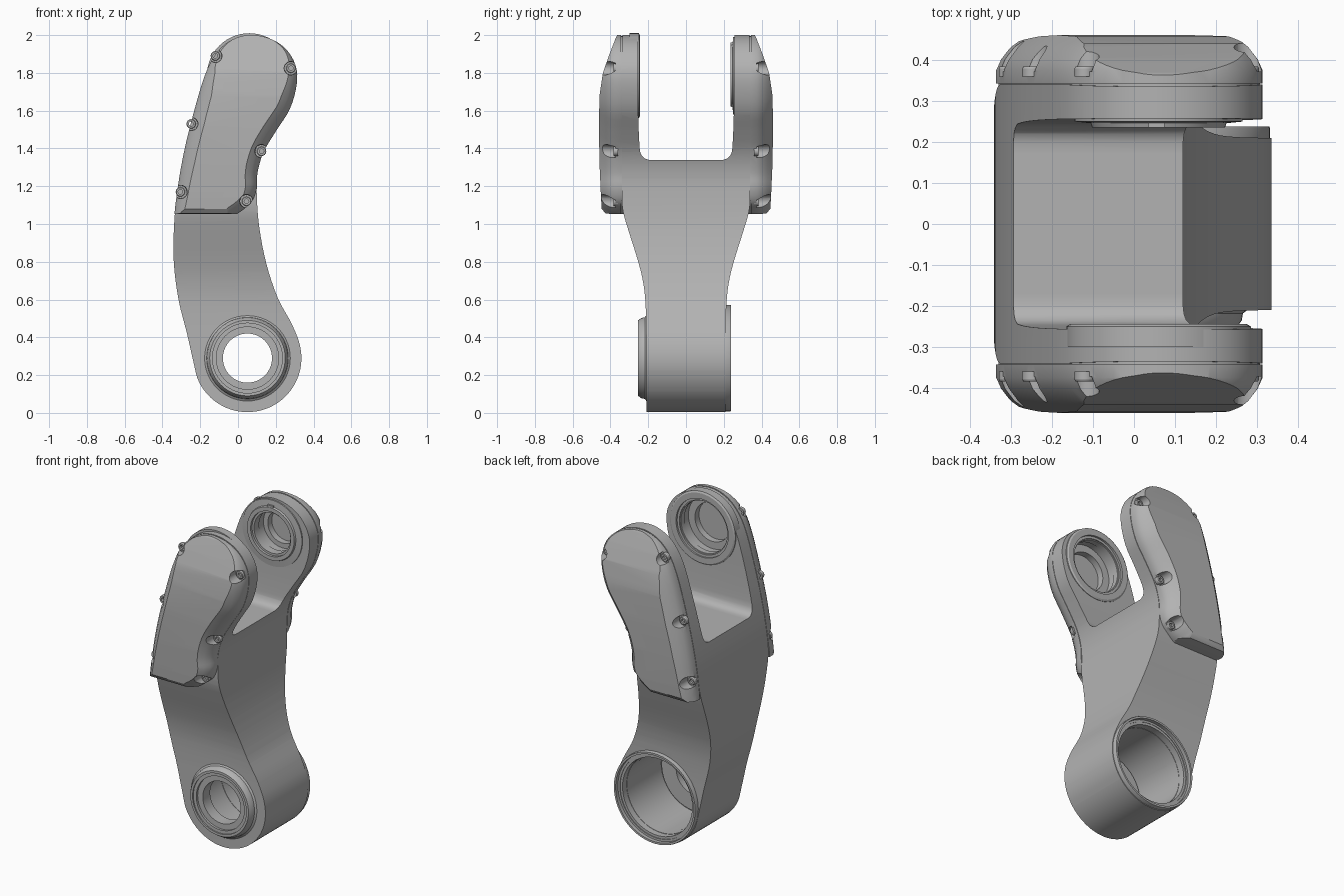
import bpy, bmesh, math
from mathutils import Vector

if "Cube" in bpy.data.objects:
    bpy.data.objects.remove(bpy.data.objects["Cube"])

grey = bpy.data.materials.new("satin grey")
grey.use_nodes = True
grey.diffuse_color = (0.45, 0.45, 0.45, 1)
grey.node_tree.nodes["Principled BSDF"].inputs["Base Color"].default_value = (0.45, 0.45, 0.45, 1)

LOW = (0.05, 0.29)     # centre of the lower bearing (x, z)
HIGH = (0.06, 1.785)   # centre of the upper bearings


def skin(name, rings, closed=False):
    """Join equal-length rings of points into a solid."""
    bm = bmesh.new()
    loops = [[bm.verts.new(p) for p in ring] for ring in rings]
    n = len(loops[0])
    pairs = list(zip(loops, loops[1:])) + ([(loops[-1], loops[0])] if closed else [])
    for a, b in pairs:
        for i in range(n):
            j = (i + 1) % n
            bm.faces.new((a[i], a[j], b[j], b[i]))
    if not closed:
        bm.faces.new(loops[0])
        bm.faces.new(loops[-1])
    bmesh.ops.recalc_face_normals(bm, faces=bm.faces)
    mesh = bpy.data.meshes.new(name)
    bm.to_mesh(mesh)
    bm.free()
    mesh.materials.append(grey)
    ob = bpy.data.objects.new(name, mesh)
    bpy.context.collection.objects.link(ob)
    return ob


def lathe(name, centre, profile, closed=False, seg=56):
    """Turn a (radius, y) profile round an axis along y."""
    rings = []
    for r, y in profile:
        rings.append([(centre[0] + r * math.cos(math.tau * i / seg), y,
                       centre[1] + r * math.sin(math.tau * i / seg)) for i in range(seg)])
    return skin(name, rings, closed)


def boolean(ob, cutter, op):
    mod = ob.modifiers.new(op, 'BOOLEAN')
    mod.operation, mod.object, mod.solver = op, cutter, 'EXACT'
    bpy.context.view_layer.objects.active = ob
    bpy.ops.object.modifier_apply(modifier=mod.name)
    bpy.data.objects.remove(cutter)


def smooth(ob, angle=30):
    for p in ob.data.polygons:
        p.use_smooth = True
    ob.data.set_sharp_from_angle(angle=math.radians(angle))


def spline(pts, steps=4):
    """Closed Catmull-Rom curve through the points."""
    out, n = [], len(pts)
    v = [Vector(p) for p in pts]
    for i in range(n):
        a, b, c, d = v[i - 1], v[i], v[(i + 1) % n], v[(i + 2) % n]
        for k in range(steps):
            t = k / steps
            out.append(0.5 * (2 * b + (c - a) * t + (2 * a - 5 * b + 4 * c - d) * t * t
                              + (3 * b - a - 3 * c + d) * t ** 3))
    return out


def soften(pts, rounds=2):
    """Round a closed polygon by cutting its corners."""
    v = [Vector(p) for p in pts]
    for _ in range(rounds):
        v = [q for i, p in enumerate(v) for q in
             (p.lerp(v[(i + 1) % len(v)], 0.25), p.lerp(v[(i + 1) % len(v)], 0.75))]
    return v


def inset(pts, d):
    """Move a clockwise outline inwards by d."""
    out = []
    for i, p in enumerate(pts):
        t = (pts[(i + 1) % len(pts)] - pts[i - 1]).normalized()
        out.append(p + Vector((t.y, -t.x)) * d)
    return out


def side_prism(name, pts):
    return skin(name, [[(x, p[0], p[1]) for p in pts] for x in (-0.6, 0.6)])


# Curved outline in x and z, running clockwise from the lower left
left = [(-0.27, 0.42), (-0.315, 0.6), (-0.34, 0.8), (-0.338, 1.0), (-0.318, 1.2),
        (-0.282, 1.4), (-0.232, 1.6), (-0.178, 1.78)]
crown = [(-0.125, 1.89), (-0.05, 1.965), (0.05, 2.0), (0.16, 1.985), (0.25, 1.93),
         (0.305, 1.84), (0.311, 1.74), (0.275, 1.61), (0.2, 1.49), (0.135, 1.38), (0.103, 1.27)]
neck = [(0.1, 1.14), (0.113, 0.98), (0.15, 0.79), (0.21, 0.61), (0.285, 0.47)]
base = [(LOW[0] + 0.286 * math.cos(math.radians(a)), LOW[1] + 0.286 * math.sin(math.radians(a)))
        for a in range(14, -176, -21)]
outline = spline(left + crown + neck + base)

# Forked body: outline crossed with the flared fork profile
half = [(0.21, -0.2), (0.21, 0.3), (0.211, 0.56), (0.226, 0.7), (0.258, 0.82), (0.3, 0.95),
        (0.34, 1.08), (0.34, 1.2), (0.34, 2.2), (0.258, 2.2), (0.256, 1.7), (0.25, 1.46),
        (0.24, 1.34), (0.13, 1.34)]
body = skin("forked_body", [[(p.x, y, p.y) for p in outline] for y in (-0.5, 0.5)])
fork = soften(half + [(-y, z) for y, z in reversed(half)])
boolean(body, side_prism("fork_profile", fork), 'INTERSECT')
boolean(body, lathe("lower_bore", LOW, [(0.13, -0.3), (0.13, -0.17), (0.24, -0.17), (0.24, 0.3)]),
        'DIFFERENCE')

# Covers on the outside of each fork arm
cover_line = spline([(-0.2, 0.93), (-0.3, 0.93), (-0.338, 1.0)] + left[4:] + crown
                    + [(0.1, 1.19), (0.075, 1.12), (0.02, 1.07), (-0.04, 1.03), (-0.1, 0.97)])
cover_steps = [(0.3, 0.006), (0.343, 0.006), (0.343, 0), (0.375, 0), (0.402, 0.012),
               (0.432, 0.035), (0.452, 0.06), (0.475, 0.085)]
crest = [(0.2, 2.1), (0.325, 2.06), (0.37, 1.99), (0.405, 1.9), (0.44, 1.8), (0.458, 1.68),
         (0.461, 1.52), (0.458, 1.32), (0.45, 1.14), (0.446, 1.08), (0.425, 1.055),
         (0.38, 1.053), (0.2, 1.05)]
screws = [(-0.12, 1.89), (0.28, 1.825), (-0.248, 1.53), (0.125, 1.385), (-0.305, 1.17), (0.045, 1.12)]
upper_bores = {-1: [(0.165, 0.2), (0.165, 0.345), (0.12, 0.345), (0.12, 0.385)],
               1: [(0.13, 0.2), (0.13, 0.35), (0.1, 0.35), (0.1, 0.39)]}

for s, label in ((-1, "front"), (1, "rear")):
    cover = skin(label + "_cover", [[(p.x, s * y, p.y) for p in inset(cover_line, d)]
                                    for y, d in cover_steps])
    boolean(cover, side_prism("crest_profile", [(s * y, z) for y, z in crest]), 'INTERSECT')
    for i, at in enumerate(screws):
        pocket = lathe("pocket", at, [(0.034, s * 0.372), (0.042, s * 0.6)], seg=24)
        boolean(cover, pocket, 'DIFFERENCE')
        # Socket screw sunk in its pocket
        head = [(0.012, 0.36), (0.012, 0.372), (0.012, 0.385), (0.022, 0.385), (0.025, 0.38), (0.025, 0.36)]
        smooth(lathe(f"{label}_screw_{i + 1}", at, [(r, s * y) for r, y in head], True, 16))
    # Blind bearing seat through the arm into the cover
    bore = [(r, s * y) for r, y in upper_bores[s]]
    for ob in (body, cover):
        boolean(ob, lathe("upper_bore", HIGH, bore), 'DIFFERENCE')
    smooth(cover, 24)
smooth(body)

# Raised bearing rings
rings = {
    "front_upper_ring": (HIGH, [(0.16, -0.3), (0.16, -0.265), (0.18, -0.26), (0.18, -0.244),
                                (0.215, -0.244), (0.225, -0.25), (0.225, -0.3)]),
    "rear_upper_ring": (HIGH, [(0.125, 0.3), (0.125, 0.25), (0.138, 0.25), (0.138, 0.235),
                               (0.162, 0.235), (0.166, 0.246), (0.205, 0.25), (0.21, 0.3)]),
    "front_lower_boss": (LOW, [(0.13, -0.16), (0.13, -0.232), (0.165, -0.232), (0.165, -0.246),
                               (0.185, -0.246), (0.185, -0.254), (0.2, -0.254), (0.213, -0.235),
                               (0.216, -0.218), (0.23, -0.208), (0.23, -0.16)]),
    "rear_lower_lip": (LOW, [(0.238, 0.1), (0.238, 0.17), (0.255, 0.17), (0.255, 0.215), (0.268, 0.215),
                             (0.268, 0.238), (0.28, 0.238), (0.282, 0.234), (0.282, 0.15), (0.26, 0.1)]),
}
for name, (centre, profile) in rings.items():
    smooth(lathe(name, centre, profile, True))

# Small locating key above the rear upper ring
skin("locating_key", [[(x, y, z) for x, z in ((0.035, 1.925), (0.075, 1.925), (0.075, 1.96), (0.035, 1.96))]
                      for y in (0.236, 0.28)])
